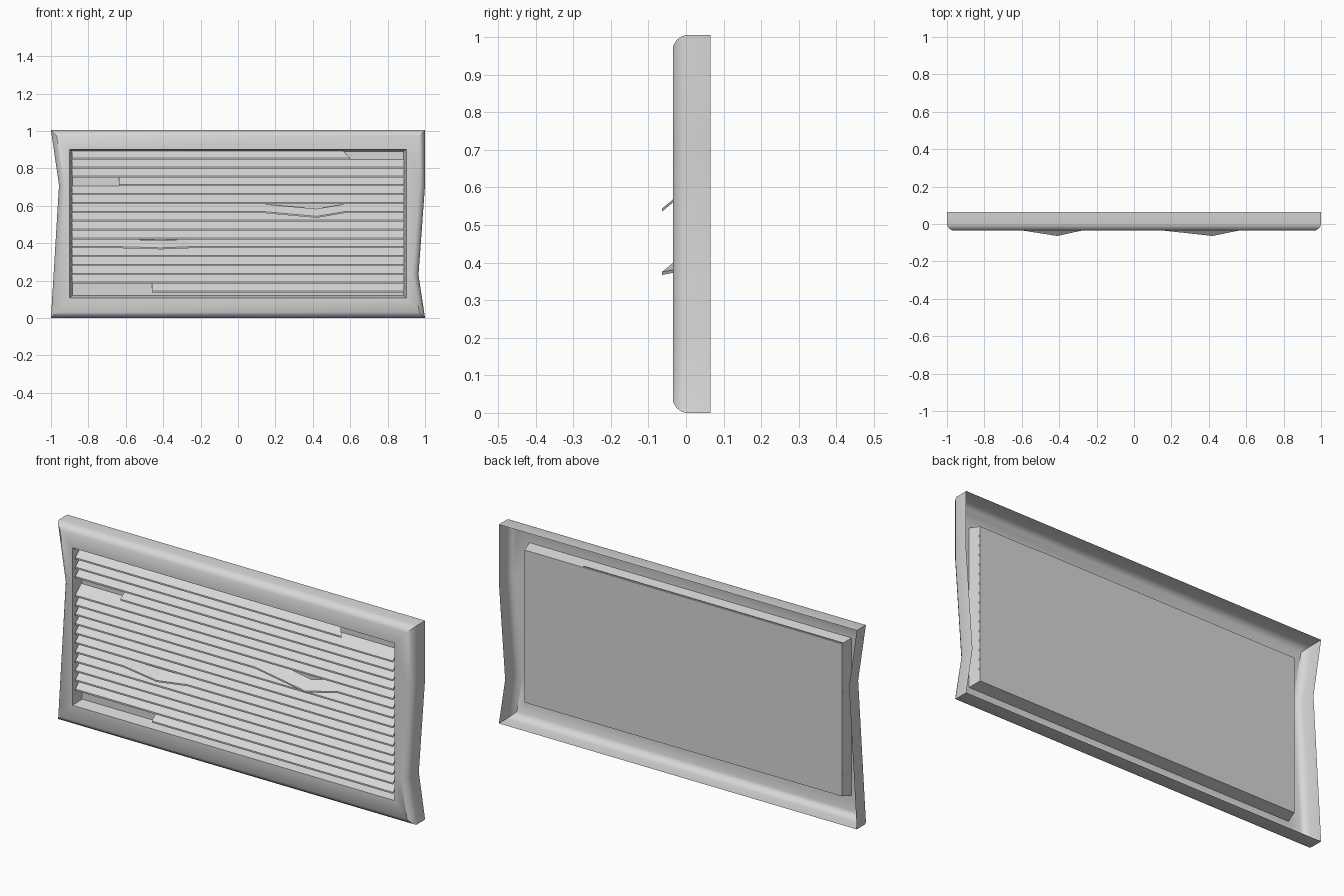
import bpy
import bmesh

cube = bpy.data.objects.get("Cube")
if cube:
    bpy.data.objects.remove(cube, do_unlink=True)

# Single painted-metal colour
metal = bpy.data.materials.new("light_grey_metal")
metal.use_nodes = True
GREY = (0.68, 0.68, 0.68, 1)
metal.diffuse_color = GREY
metal.node_tree.nodes["Principled BSDF"].inputs["Base Color"].default_value = GREY


def loft(name, rings, close_start, close_end, fix_normals=False):
    """Skin a list of equal-length point rings into one object."""
    bm = bmesh.new()
    loops = [[bm.verts.new(p) for p in ring] for ring in rings]
    n = len(rings[0])
    for a, b in zip(loops, loops[1:]):
        for i in range(n):
            j = (i + 1) % n
            bm.faces.new((a[i], a[j], b[j], b[i]))
    if close_start:
        bm.faces.new(loops[0][::-1])
    if close_end:
        bm.faces.new(loops[-1])
    if fix_normals:
        bmesh.ops.recalc_face_normals(bm, faces=bm.faces)
    mesh = bpy.data.meshes.new(name)
    bm.to_mesh(mesh)
    bm.free()
    mesh.materials.append(metal)
    obj = bpy.data.objects.new(name, mesh)
    bpy.context.collection.objects.link(obj)
    return obj


# Frame: open-backed shell with dented sides, rounded rim and a shallow tray
TOP = 1.005
OUTLINE = [(-1, 0), (1, 0), (0.965, 0.23), (1, 0.71),
           (1, TOP), (-1, TOP), (-0.957, 0.71)]


def rim_ring(y, inset):
    return [(x - inset * (1 if x > 0 else -1), y,
             min(max(z, inset), TOP - inset)) for x, z in OUTLINE]


def tray_ring(y, half, low, high):
    return [(half if x > 0 else -half, y, min(max(z, low), high))
            for x, z in OUTLINE]


RIM = [(0.065, 0), (0, 0), (-0.013, 0.004), (-0.025, 0.013), (-0.035, 0.03)]
rings = [rim_ring(y, inset) for y, inset in RIM]
rings += [tray_ring(-0.035, 0.9, 0.107, 0.902),
          tray_ring(0.022, 0.886, 0.12, 0.89)]
frame = loft("frame", rings, False, True)

bpy.ops.object.select_all(action="DESELECT")
frame.select_set(True)
bpy.context.view_layer.objects.active = frame
bpy.ops.object.shade_smooth_by_angle(angle=0.56)

# Louvre slats: thin sloped strips, lower edge to the front
COUNT, PITCH, FIRST = 16, 0.0474, 0.847
HALF, LIP, FRONT, BACK, RISE = 0.888, 0.008, -0.031, 0.018, 0.048


def section(x, z, dy=0, dz=0, skew=0):
    pts = [(x, FRONT, z), (x, FRONT, z + LIP),
           (x - skew, BACK, z + RISE), (x - skew, BACK, z + RISE - LIP)]
    return [(px, py + dy, pz + dz) for px, py, pz in pts]


# Damage: slats broken off short, and slats bent outward
# ends: slat -> (start, end, end skew);  bends: slat -> (from, peak, to, dz)
ENDS = {0: (-HALF, 0.6, 0.04), 3: (-0.635, HALF, 0), 15: (-0.46, HALF, 0)}
BENDS = {6: (0.12, 0.42, 0.58, -0.027), 10: (-0.62, -0.41, -0.26, -0.006)}

for k in range(COUNT):
    z = FIRST - k * PITCH
    start, end, skew = ENDS.get(k, (-HALF, HALF, 0))
    sections = [section(start, z)]
    if k in BENDS:
        left, peak, right, dz = BENDS[k]
        sections += [section(left, z), section(peak, z, -0.033, dz),
                     section(right, z)]
    sections.append(section(end, z, skew=skew))
    loft(f"slat_{k + 1:02d}", sections, True, True, fix_normals=True)
